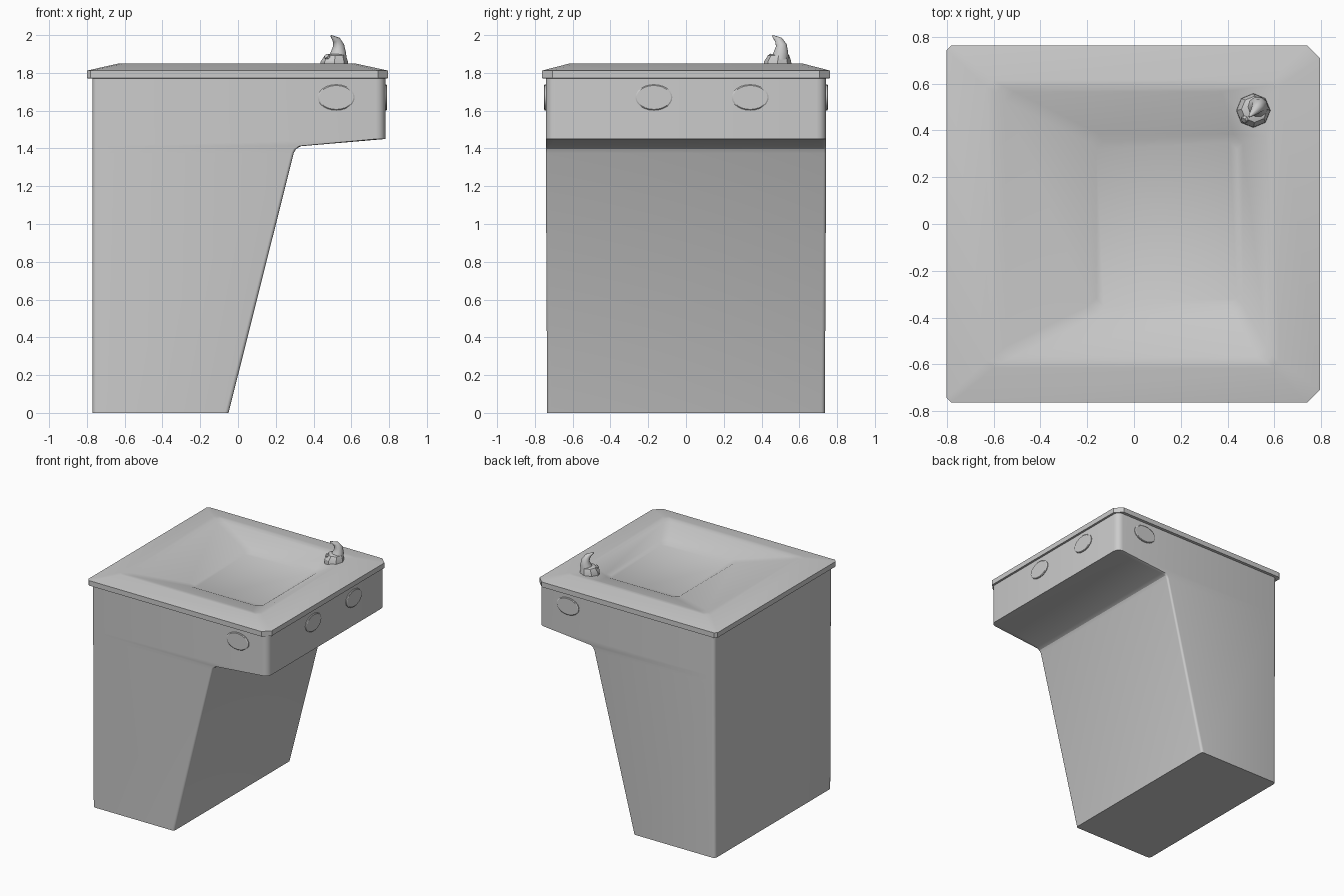
import bpy, bmesh, math
from mathutils import Vector

if "Cube" in bpy.data.objects:
    bpy.data.objects.remove(bpy.data.objects["Cube"])


def ring(x0, x1, y, z, radii, seg=1):
    """Rectangle outline with four cut (seg=1) or rounded corners."""
    pts = []
    corners = [(x0, -y, 1, 1), (x1, -y, -1, 1), (x1, y, -1, -1), (x0, y, 1, -1)]
    for i, (cx, cy, sx, sy) in enumerate(corners):
        r = radii[i]
        for k in range(seg + 1):
            a = math.pi + i * math.pi / 2 + k / seg * math.pi / 2
            pts.append((cx + sx * r + r * math.cos(a), cy + sy * r + r * math.sin(a), z))
    return pts


def circle(c, r, n=8, tilt=(0, 0, 1)):
    q = Vector((0, 0, 1)).rotation_difference(Vector(tilt))
    return [Vector(c) + q @ Vector((r * math.cos(2 * math.pi * k / n),
                                    r * math.sin(2 * math.pi * k / n), 0)) for k in range(n)]


def loft(name, rings, angle=30, cap_top=True):
    """Skin a stack of outlines into one closed part."""
    bm = bmesh.new()
    loops = [[bm.verts.new(p) for p in r] for r in rings]
    for a, b in zip(loops, loops[1:]):
        n = len(a)
        for i in range(n):
            j = (i + 1) % n
            bm.faces.new((a[i], a[j], b[j], b[i]))
    bm.faces.new(loops[0][::-1])
    if cap_top:
        bm.faces.new(loops[-1])
    me = bpy.data.meshes.new(name)
    bm.to_mesh(me)
    bm.free()
    ob = bpy.data.objects.new(name, me)
    bpy.context.collection.objects.link(ob)
    bpy.context.view_layer.objects.active = ob
    ob.select_set(True)
    bpy.ops.object.shade_smooth_by_angle(angle=math.radians(angle))
    ob.select_set(False)
    return ob


# cabinet: sloping front leg flowing into the overhanging head
levels = [(-0.05, 0.735, 0.0, 0.02), (0.295, 0.742, 1.375, 0.015),
          (0.308, 0.742, 1.398, 0.015), (0.335, 0.742, 1.412, 0.02),
          (0.78, 0.742, 1.45, 0.05), (0.78, 0.742, 1.775, 0.05)]
loft("cabinet", [ring(-0.77, xf, y, z, (0.025, r, r, 0.025), 4)
                 for xf, y, z, r in levels], cap_top=False)

# basin top: rim slab, bevelled lip, crest and sloping bowl down to the floor
edge = (0.02, 0.055, 0.055, 0.02)
loft("basin_top", [
    ring(-0.78, 0.78, 0.745, 1.77, edge),
    ring(-0.80, 0.795, 0.763, 1.772, edge),
    ring(-0.80, 0.795, 0.763, 1.812, edge),
    ring(-0.63, 0.62, 0.615, 1.85, (0.03,) * 4),
    ring(-0.59, 0.59, 0.59, 1.848, (0.03,) * 4),
    ring(-0.55, 0.565, 0.565, 1.841, (0.04, 0.04, 0.19, 0.04)),
    ring(-0.19, 0.465, 0.385, 1.79, (0.04,) * 4),
    ring(-0.16, 0.44, 0.348, 1.773, (0.03,) * 4),
], angle=25)


# push pads: thin oval buttons on the head
def pad(name, loc, normal):
    rings = []
    for depth, s in ((-0.01, 1), (0.006, 1), (0.01, 0.93)):
        pts = []
        for k in range(24):
            a = 2 * math.pi * k / 24
            u, w = 0.098 * s * math.cos(a), 0.068 * s * math.sin(a)
            side = Vector((0, 0, 1)).cross(normal)
            pts.append(Vector(loc) + side * u + Vector((0, 0, w)) + Vector(normal) * depth)
        rings.append(pts)
    loft(name, rings)


for label, s in (("front", -1), ("back", 1)):
    pad(label + "_push_pad", (0.52, s * 0.742, 1.67), (0, s, 0))
for i, y in enumerate((-0.17, 0.34)):
    pad("end_push_pad_%d" % (i + 1), (0.78, y, 1.67), (1, 0, 0))

# bubbler: faceted foot with a curved guard horn leaning over the basin
loft("bubbler_foot", [circle((0.51, 0.485, 1.81), 0.074), circle((0.51, 0.485, 1.86), 0.072),
                      circle((0.515, 0.49, 1.893), 0.056), circle((0.515, 0.49, 1.9), 0.035)])
loft("bubbler_guard", [
    circle((0.525, 0.495, 1.87), 0.05, 10),
    circle((0.532, 0.503, 1.91), 0.040, 10, (0.05, 0.05, 1)),
    circle((0.532, 0.505, 1.945), 0.030, 10, (-0.2, -0.2, 1)),
    circle((0.521, 0.49, 1.975), 0.021, 10, (-0.5, -0.5, 1)),
    circle((0.492, 0.458, 1.997), 0.004, 10, (-0.7, -0.7, 0.6))], angle=40)

# nozzle: small spout on the basin side of the foot
loft("bubbler_nozzle", [circle((0.49, 0.465, 1.87), 0.022, 8, (-0.6, -0.6, 0.6)),
                        circle((0.468, 0.443, 1.89), 0.014, 8, (-0.6, -0.6, 0.6))])
